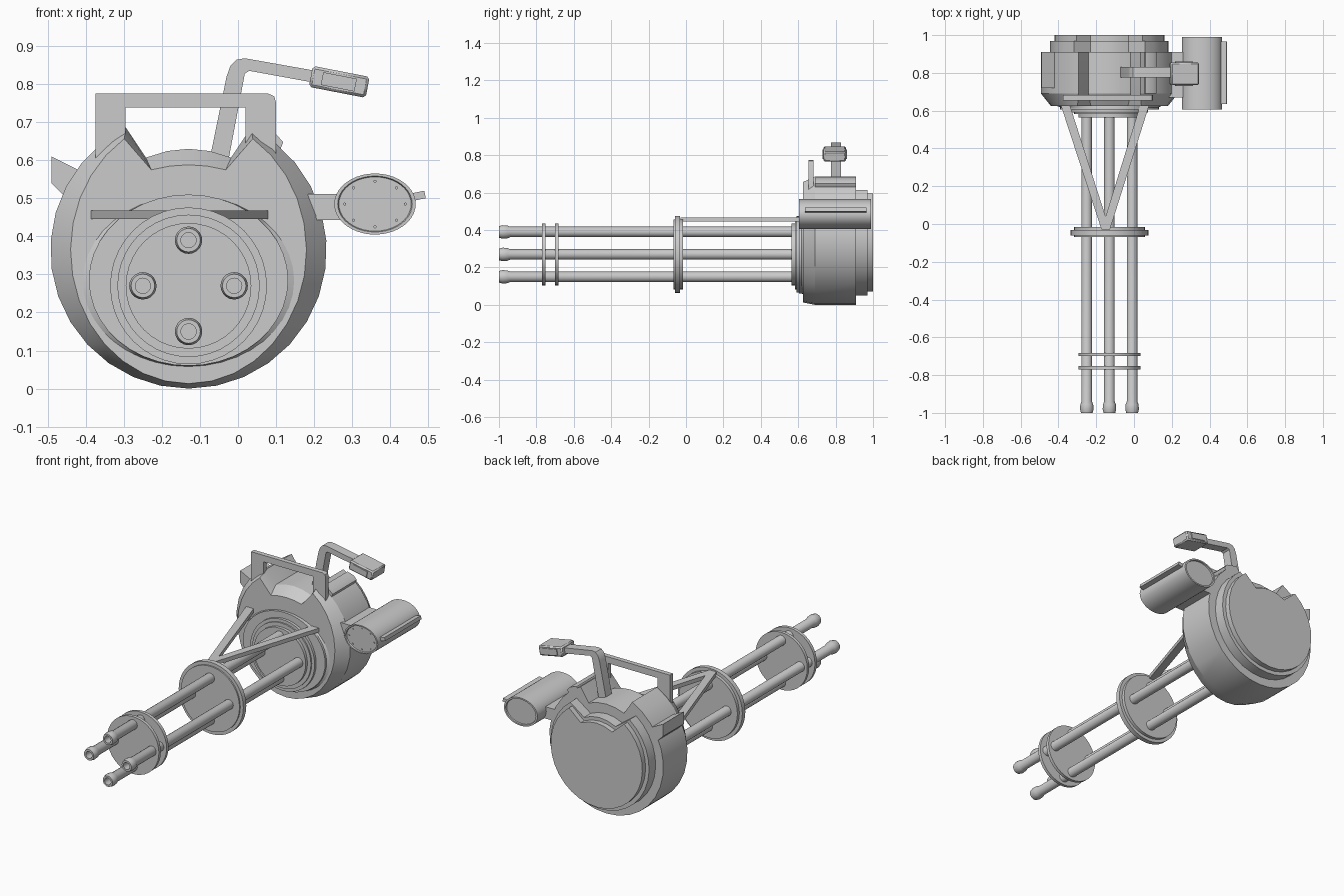
import bpy, bmesh
from math import cos, sin, radians, pi
from mathutils import Vector, Matrix

if "Cube" in bpy.data.objects:
    bpy.data.objects.remove(bpy.data.objects["Cube"])

CX, CZ = -0.13, 0.27   # barrel cluster axis


def finish(name, bm, angle=30):
    bmesh.ops.recalc_face_normals(bm, faces=bm.faces)
    me = bpy.data.meshes.new(name)
    bm.to_mesh(me)
    bm.free()
    me.polygons.foreach_set("use_smooth", [True] * len(me.polygons))
    me.set_sharp_from_angle(angle=radians(angle))
    ob = bpy.data.objects.new(name, me)
    bpy.context.collection.objects.link(ob)
    return ob


def loft(name, rings, angle=30):
    """Skin a list of equal-length point rings, capping both ends."""
    bm = bmesh.new()
    vs = [[bm.verts.new(p) for p in r] for r in rings]
    n = len(vs[0])
    for a, b in zip(vs, vs[1:]):
        for i in range(n):
            j = (i + 1) % n
            bm.faces.new((a[i], a[j], b[j], b[i]))
    bm.faces.new(vs[0])
    bm.faces.new(vs[-1])
    return finish(name, bm, angle)


def ellipse(x, z, rx, rz, y, n):
    return [(x + rx * cos(2 * pi * i / n), y, z + rz * sin(2 * pi * i / n)) for i in range(n)]


def turned(name, x, z, profile, n=32, squash=1.0):
    """Round part along y from (y, radius) pairs."""
    return loft(name, [ellipse(x, z, r, r * squash, y, n) for y, r in profile])


def plate(name, pts, y0, y1):
    """Extrude an x-z outline along y."""
    return loft(name, [[(x, y, z) for x, z in pts] for y in (y0, y1)])


def box(name, centre, size, ry=0.0, rz=0.0):
    bm = bmesh.new()
    m = (Matrix.Translation(centre) @ Matrix.Rotation(rz, 4, 'Z') @ Matrix.Rotation(ry, 4, 'Y')
         @ Matrix.Diagonal((*size, 1)))
    bmesh.ops.create_cube(bm, size=1, matrix=m)
    return finish(name, bm)


def notched(y, rx, rz, horn, half, edge_z, mid_z, n=26):
    """Housing outline: ellipse with a notch in the top whose floor is arched."""
    a0, a1 = radians(180 - horn), radians(360 + horn)
    pts = [(CX + rx * cos(a0 + (a1 - a0) * i / n), y, 0.363 + rz * sin(a0 + (a1 - a0) * i / n))
           for i in range(n + 1)]
    for t in (1, 0.5, 0, -0.5, -1):
        pts.append((CX + half * t, y, mid_z + (edge_z - mid_z) * t * t))
    return pts


# Main housing and stepped rear covers
loft("housing", [notched(0.625, 0.31, 0.35, 57, 0.098, 0.575, 0.588),
                 notched(0.69, 0.363, 0.363, 63, 0.112, 0.607, 0.63),
                 notched(0.91, 0.363, 0.363, 63, 0.112, 0.607, 0.63)], 20)
for name, r, y0, y1, floor in (("rear_cover", 0.314, 0.90, 0.97, 0.55),
                               ("rear_cap", 0.292, 0.96, 1.0, 0.53)):
    loft(name, [notched(y, r, r, 53, 0.10, floor, floor + 0.025) for y in (y0, y1)], 20)

# Front bearing stack
loft("front_collar", [ellipse(CX, 0.28, 0.30, 0.225, 0.635, 40),
                      ellipse(CX, 0.285, 0.262, 0.225, 0.618, 40),
                      ellipse(CX, 0.285, 0.262, 0.225, 0.605, 40)])
turned("front_bearing", CX, CZ, [(0.62, 0.205), (0.59, 0.205), (0.59, 0.187), (0.582, 0.187)], 40)

# Barrel clamps
for i, y in enumerate((-0.77, -0.70, 0.565)):
    turned(f"barrel_clamp_{i}", CX, CZ, [(y, 0.165), (y + 0.018, 0.165)], 40)
turned("middle_clamp", CX, CZ, [(-0.068, 0.187), (-0.06, 0.187), (-0.06, 0.206), (-0.033, 0.206),
                                (-0.033, 0.187), (-0.015, 0.187)], 40)

# Four barrels with flared hollow muzzles
for i in range(4):
    a = i * pi / 2
    turned(f"barrel_{i}", CX + 0.12 * cos(a), CZ + 0.12 * sin(a),
           [(0.6, 0.028), (-0.94, 0.028), (-0.955, 0.034), (-0.98, 0.036), (-1.0, 0.031),
            (-1.0, 0.02), (-0.93, 0.02)], 20)

# V-shaped strut between housing and middle clamp
for side, x1 in (("left", -0.367), ("right", 0.06)):
    x0 = -0.15
    plan = [(x0 - 0.022, -0.03), (x0 + 0.022, -0.03), (x1 + 0.024, 0.64), (x1 - 0.024, 0.64)]
    loft(f"strut_{side}", [[(x, y, z) for x, y in plan] for z in (0.445, 0.468)])

# Carry handle
plate("carry_handle", [(-0.375, 0.59), (-0.375, 0.775), (0.08, 0.775), (0.095, 0.768), (0.1, 0.752),
                       (0.1, 0.60), (0.02, 0.62), (0.02, 0.738), (-0.295, 0.738), (-0.295, 0.62)],
      0.655, 0.682)

# Cranked arm with grip
plate("grip_arm", [(-0.078, 0.585), (-0.03, 0.82), (-0.02, 0.848), (-0.004, 0.864), (0.018, 0.868),
                   (0.21, 0.834), (0.205, 0.803), (0.03, 0.835), (0.018, 0.828), (-0.028, 0.585)],
      0.775, 0.83)
tilt = radians(11)
grip = box("grip", (0.266, 0.795, 0.806), (0.152, 0.12, 0.056), tilt)
bev = grip.modifiers.new("bevel", 'BEVEL')
bev.width = 0.007
bev.segments = 1
box("grip_panel", (0.265, 0.795, 0.806), (0.09, 0.13, 0.034), tilt)

# Side canister with recessed ends, bracket, fin and rivets
turned("canister", 0.36, 0.485, [(0.612, 0.095), (0.605, 0.098), (0.605, 0.107), (0.99, 0.107),
                                 (0.99, 0.096), (0.982, 0.094)], 40, 0.75)
box("canister_bracket", (0.225, 0.79, 0.477), (0.11, 0.24, 0.068))
box("canister_fin", (0.467, 0.80, 0.505), (0.05, 0.33, 0.02), radians(-12))
for i in range(8):
    a = 2 * pi * i / 8
    turned(f"rivet_{i}", 0.36 + 0.08 * cos(a), 0.485 + 0.06 * sin(a), [(0.608, 0.004), (0.615, 0.004)], 8)

# Left lug and right shoulder rib
plate("side_lug", [(-0.49, 0.61), (-0.40, 0.565), (-0.43, 0.48), (-0.49, 0.54)], 0.72, 0.91)
plate("shoulder_rib", [(0.03, 0.63), (0.06, 0.68), (0.1, 0.668), (0.119, 0.648), (0.112, 0.63), (0.08, 0.6)],
      0.69, 0.91)
